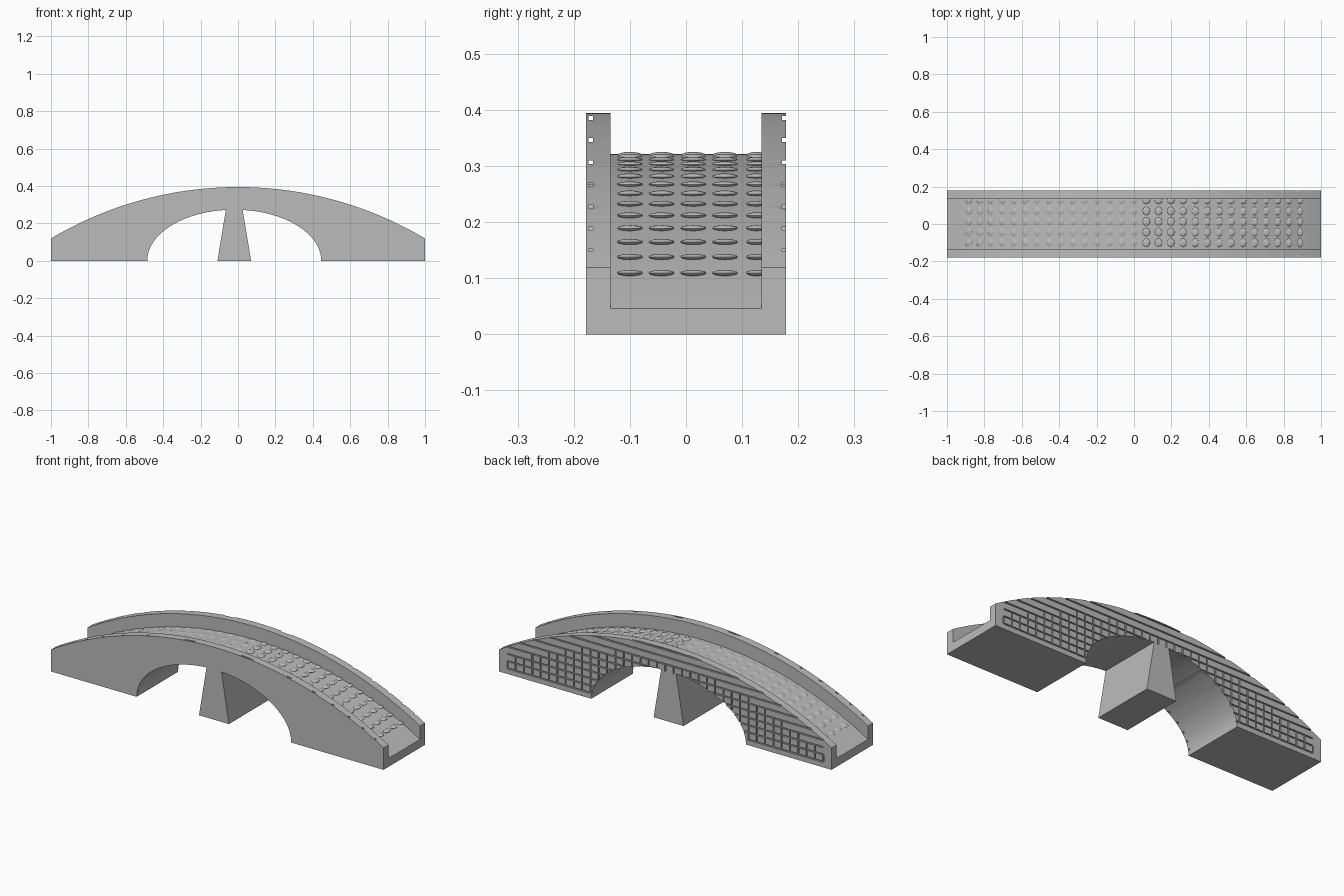
import bpy, bmesh, math
from mathutils import Matrix

if "Cube" in bpy.data.objects:
    bpy.data.objects.remove(bpy.data.objects["Cube"], do_unlink=True)

HALF_W, DECK_W = 0.178, 0.135
RADIUS, CROWN, DECK_DROP = 1.956, 0.394, 0.073
ARCH_X, ARCH_A, ARCH_B = -0.02, 0.465, 0.273
PIER_TOP, PIER_FOOT = 0.045, 0.09
ROW_STEP, ROW_START, GROOVE = 0.0395, 0.03, 0.007

stone = bpy.data.materials.new("grey_stone")
stone.use_nodes = True
stone.diffuse_color = (0.5, 0.5, 0.5, 1)
stone.node_tree.nodes["Principled BSDF"].inputs["Base Color"].default_value = (0.5, 0.5, 0.5, 1)


def arc_z(x):
    """Height of the parapet top."""
    return CROWN - RADIUS + math.sqrt(RADIUS ** 2 - x ** 2)


def make_object(name, bm):
    bmesh.ops.recalc_face_normals(bm, faces=bm.faces)
    mesh = bpy.data.meshes.new(name)
    bm.to_mesh(mesh)
    bm.free()
    mesh.materials.append(stone)
    obj = bpy.data.objects.new(name, mesh)
    bpy.context.collection.objects.link(obj)
    return obj


def extrude_profile(name, points, half):
    """Extrude an x-z outline along y."""
    bm = bmesh.new()
    face = bm.faces.new([bm.verts.new((x, -half, z)) for x, z in points])
    out = bmesh.ops.extrude_face_region(bm, geom=[face])
    moved = [v for v in out["geom"] if isinstance(v, bmesh.types.BMVert)]
    bmesh.ops.translate(bm, verts=moved, vec=(0, 2 * half, 0))
    return make_object(name, bm)


def add_box(bm, x0, x1, y0, y1, z0, z1):
    centre = Matrix.Translation(((x0 + x1) / 2, (y0 + y1) / 2, (z0 + z1) / 2))
    bmesh.ops.create_cube(bm, size=1, matrix=centre @ Matrix.Diagonal((x1 - x0, y1 - y0, z1 - z0, 1)))


def select(obj):
    bpy.ops.object.select_all(action='DESELECT')
    obj.select_set(True)
    bpy.context.view_layer.objects.active = obj


def cut(obj, cutter):
    cutter.hide_render = True
    mod = obj.modifiers.new("cut", 'BOOLEAN')
    mod.operation, mod.solver, mod.object = 'DIFFERENCE', 'EXACT', cutter
    select(obj)
    bpy.ops.object.modifier_apply(modifier=mod.name)
    bpy.data.objects.remove(cutter, do_unlink=True)


# Bridge body: two half arches, tapered pier and a curved top
N = 64
top = [(1 - 2 * i / N, arc_z(1 - 2 * i / N)) for i in range(N + 1)]
a0 = math.acos(PIER_TOP / ARCH_A)
arch = [(ARCH_A * math.cos(a0 * i / 20), ARCH_B * math.sin(a0 * i / 20)) for i in range(21)]
outline = [(-1, 0)]
outline += [(ARCH_X - x, z) for x, z in arch]
outline += [(ARCH_X - PIER_FOOT, 0), (ARCH_X + PIER_FOOT, 0)]
outline += [(ARCH_X + x, z) for x, z in reversed(arch)]
outline += [(1, 0)] + top
body = extrude_profile("bridge_body", outline, HALF_W)

# Sunken roadway between the parapets
road = [(1.05, arc_z(1.05) - DECK_DROP)]
road += [(x, z - DECK_DROP) for x, z in top]
road += [(-1.05, arc_z(1.05) - DECK_DROP), (-1.05, 0.6), (1.05, 0.6)]
cut(body, extrude_profile("roadway_cutter", road, DECK_W))

# Horizontal mortar joints: open on the back, hidden channels at the front
rows = [ROW_START + ROW_STEP * i for i in range(10)]
bm = bmesh.new()
for z in rows:
    if z < 0.28:
        spans = [(-0.95, ARCH_X - 0.1), (ARCH_X + 0.1, 0.95)]
    else:
        spans = [(-0.95, 0.95)]
    for x0, x1 in spans:
        for y0, y1 in ((0.171, 0.2), (-0.174, -0.166)):
            add_box(bm, x0, x1, y0, y1, z - GROOVE / 2, z + GROOVE / 2)
cut(body, make_object("row_cutter", bm))

# Vertical mortar joints on the back
bm = bmesh.new()
for i in range(-19, 20):
    x = i * 0.05
    high = max(z for z in rows if z <= arc_z(x) - 0.06)
    low = rows[6] if abs(x - ARCH_X) < 0.12 else rows[0]
    if high > low:
        add_box(bm, x - GROOVE / 2, x + GROOVE / 2, 0.1715, 0.2, low, high)
cut(body, make_object("joint_cutter", bm))
select(body)
bpy.ops.object.shade_smooth_by_angle(angle=math.radians(25))

# Cobbles: level on the right slope, nearly flush on the left slope
bm = bmesh.new()
for i in range(-14, 15):
    angle = i * 0.0335
    x = RADIUS * math.sin(angle)
    for j in range(5):
        y = -0.1 + j * 0.0565
        level = i > 0
        tilt = Matrix.Rotation(0 if level else angle, 4, 'Y')
        spot = Matrix.Translation((x, y, arc_z(x) - DECK_DROP - (0.001 if level else 0.003)))
        width = min(0.023, DECK_W - y + 0.01)
        shape = Matrix.Diagonal((0.02, width, 0.006, 1))
        bmesh.ops.create_uvsphere(bm, u_segments=16, v_segments=8, radius=1, matrix=spot @ tilt @ shape)
cobbles = make_object("road_cobbles", bm)
select(cobbles)
bpy.ops.object.shade_smooth_by_angle(angle=math.radians(40))
